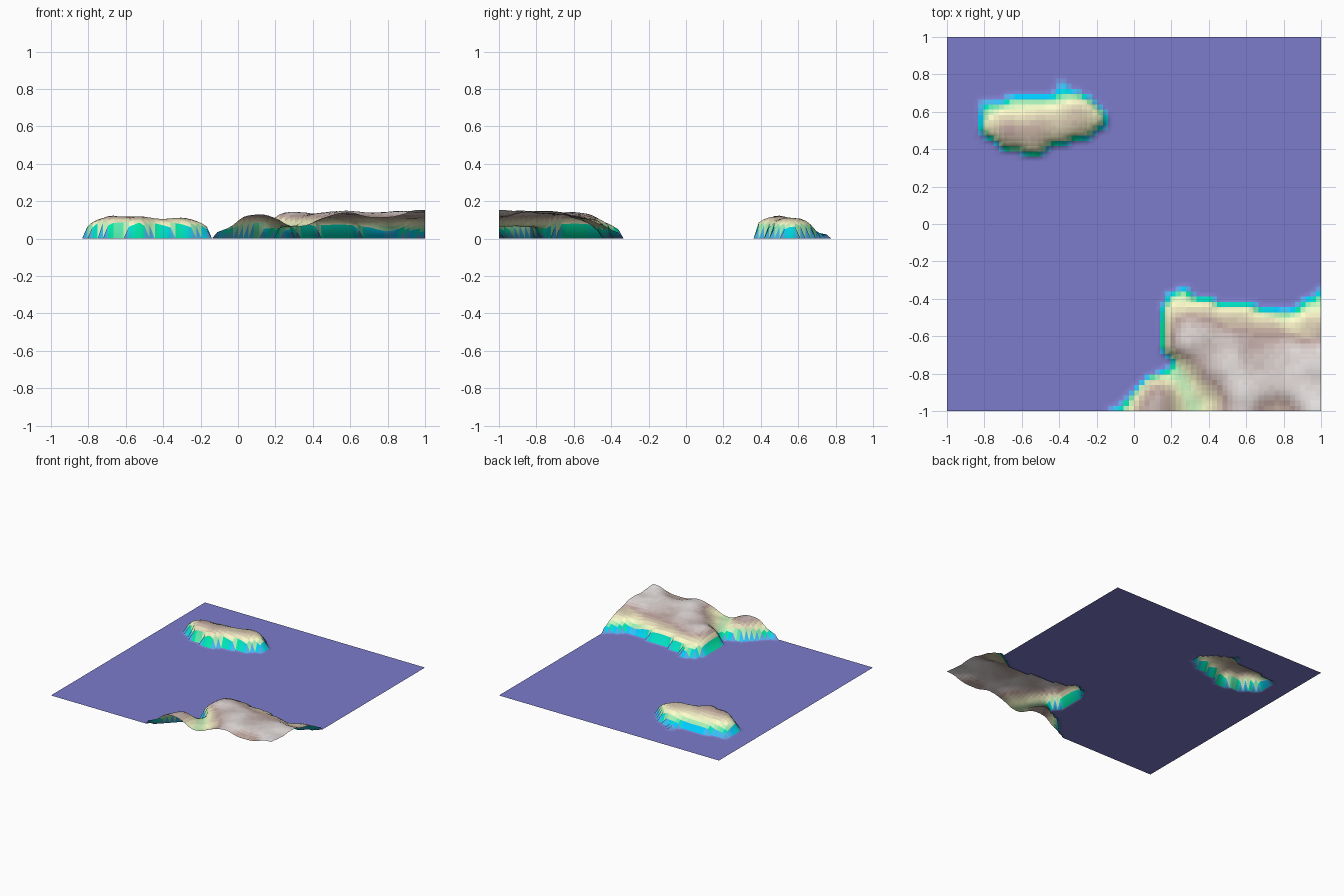
import bpy, bmesh, math
from mathutils import Vector, noise
from mathutils.geometry import intersect_point_line

N = 72            # grid cells per side
TOP = 0.16        # height of the last colour
BANDS = 40

# Coast outlines seen from above
ISLE_COAST = [(-.83, .65), (-.70, .66), (-.68, .68), (-.50, .69), (-.42, .71), (-.40, .775), (-.36, .755),
              (-.34, .72), (-.28, .70), (-.19, .65), (-.12, .58), (-.16, .51), (-.24, .46), (-.36, .43),
              (-.46, .40), (-.52, .355), (-.60, .38), (-.68, .39), (-.76, .44), (-.83, .50)]
MAIN_COAST = [(-.35, -1.3), (-.12, -.99), (-.04, -.94), (.02, -.86), (.07, -.80), (.15, -.79), (.20, -.74),
              (.145, -.68), (.145, -.45), (.175, -.36), (.26, -.345), (.29, -.32), (.33, -.38),
              (.42, -.39), (.45, -.42), (.62, -.41), (.67, -.45), (.76, -.455), (.86, -.44),
              (.92, -.385), (.98, -.37), (1.0, -.32), (1.3, -.30), (1.3, -1.3)]

# Spot heights x, y, z
ISLE_SPOTS = [(-.80, .62, .045), (-.77, .52, .105), (-.68, .50, .127), (-.62, .62, .075), (-.58, .45, .115),
              (-.53, .54, .118), (-.50, .66, .06), (-.40, .47, .100), (-.42, .58, .105), (-.39, .72, .035),
              (-.30, .62, .108), (-.29, .53, .115), (-.20, .58, .092), (-.14, .57, .075)]
MAIN_SPOTS = [(-.08, -1, .06), (.02, -.94, .10), (.08, -1, .135), (.14, -.90, .142), (.10, -.83, .10),
              (.18, -.98, .12), (.21, -.77, .055), (.27, -.86, .052), (.28, -1, .062), (.36, -.96, .065),
              (.18, -.66, .12), (.20, -.52, .12), (.22, -.41, .09), (.29, -.36, .06), (.32, -.55, .142),
              (.26, -.65, .145), (.36, -.75, .125), (.40, -.87, .11), (.46, -1, .115), (.38, -.45, .10),
              (.46, -.62, .135), (.48, -.76, .148), (.55, -.85, .150), (.58, -1, .145), (.52, -.48, .102),
              (.60, -.60, .128), (.66, -.73, .132), (.70, -.88, .145), (.72, -1, .112), (.66, -.50, .095),
              (.76, -.58, .122), (.82, -.68, .142), (.82, -.82, .14), (.82, -1, .108), (.82, -.47, .05),
              (.90, -.55, .105), (.92, -.73, .150), (.92, -.92, .155), (1, -1, .155), (1, -.84, .135),
              (1, -.70, .145), (1, -.57, .115), (1, -.46, .088), (.95, -.40, .05), (1, -.35, .05)]


def inset(p, poly):
    """Distance inside an outline, or 0 when outside it."""
    inside, best = False, 9.0
    for (ax, ay), (bx, by) in zip(poly, poly[1:] + poly[:1]):
        if (ay > p.y) != (by > p.y) and p.x < (bx - ax) * (p.y - ay) / (by - ay) + ax:
            inside = not inside
        a, b = Vector((ax, ay)), Vector((bx, by))
        t = max(0, min(1, (p - a).dot(b - a) / (b - a).length_squared))
        best = min(best, (a.lerp(b, t) - p).length)
    return best if inside else 0.0


def land(p, poly, spots):
    """Smooth blend of the spot heights, with a steep step at the coast."""
    d = inset(p, poly)
    if d < 0.012:
        return 0.0
    total = weight = 0.0
    for x, y, z in spots:
        w = math.exp(-((p.x - x) ** 2 + (p.y - y) ** 2) / (2 * 0.055 ** 2)) + 1e-9
        total += w * z
        weight += w
    rough = noise.fractal(Vector((p.x * 8, p.y * 8, 3.7)), 0.8, 2.0, 3) * 0.006
    ramp = 0.4 + 0.6 * (1 - (1 - min(1, d / 0.09)) ** 2)
    return max(0.0, min(TOP, (total / weight + rough) * ramp))


def height(x, y):
    p = Vector((x, y))
    return max(land(p, ISLE_COAST, ISLE_SPOTS), land(p, MAIN_COAST, MAIN_SPOTS))


# Height colours: sea, shallows, green, sand, rock, snow
RAMP = [(0, (.2, .2, .6)), (.15, (0, .6, 1)), (.25, (0, .8, .4)),
        (.5, (1, 1, .6)), (.75, (.5, .36, .33)), (1, (1, 1, 1))]


def colour(t):
    for (t0, c0), (t1, c1) in zip(RAMP, RAMP[1:]):
        if t <= t1:
            return (*Vector(c0).lerp(Vector(c1), (t - t0) / (t1 - t0)), 1)
    return (1, 1, 1, 1)


# Terrain sheet: an open grid lifted into land
bm = bmesh.new()
bmesh.ops.create_grid(bm, x_segments=N, y_segments=N, size=1)
for v in bm.verts:
    v.co.z = height(v.co.x, v.co.y)
for f in bm.faces:
    f.smooth = True
    mean = sum(v.co.z for v in f.verts) / len(f.verts)
    f.material_index = min(BANDS, round(mean / TOP * BANDS))
mesh = bpy.data.meshes.new("terrain")
bm.to_mesh(mesh)
bm.free()
for i in range(BANDS + 1):
    mat = bpy.data.materials.new(f"height_band_{i}")
    mat.diffuse_color = colour(i / BANDS)
    mesh.materials.append(mat)
terrain = bpy.data.objects.new("terrain", mesh)
bpy.context.collection.objects.link(terrain)
